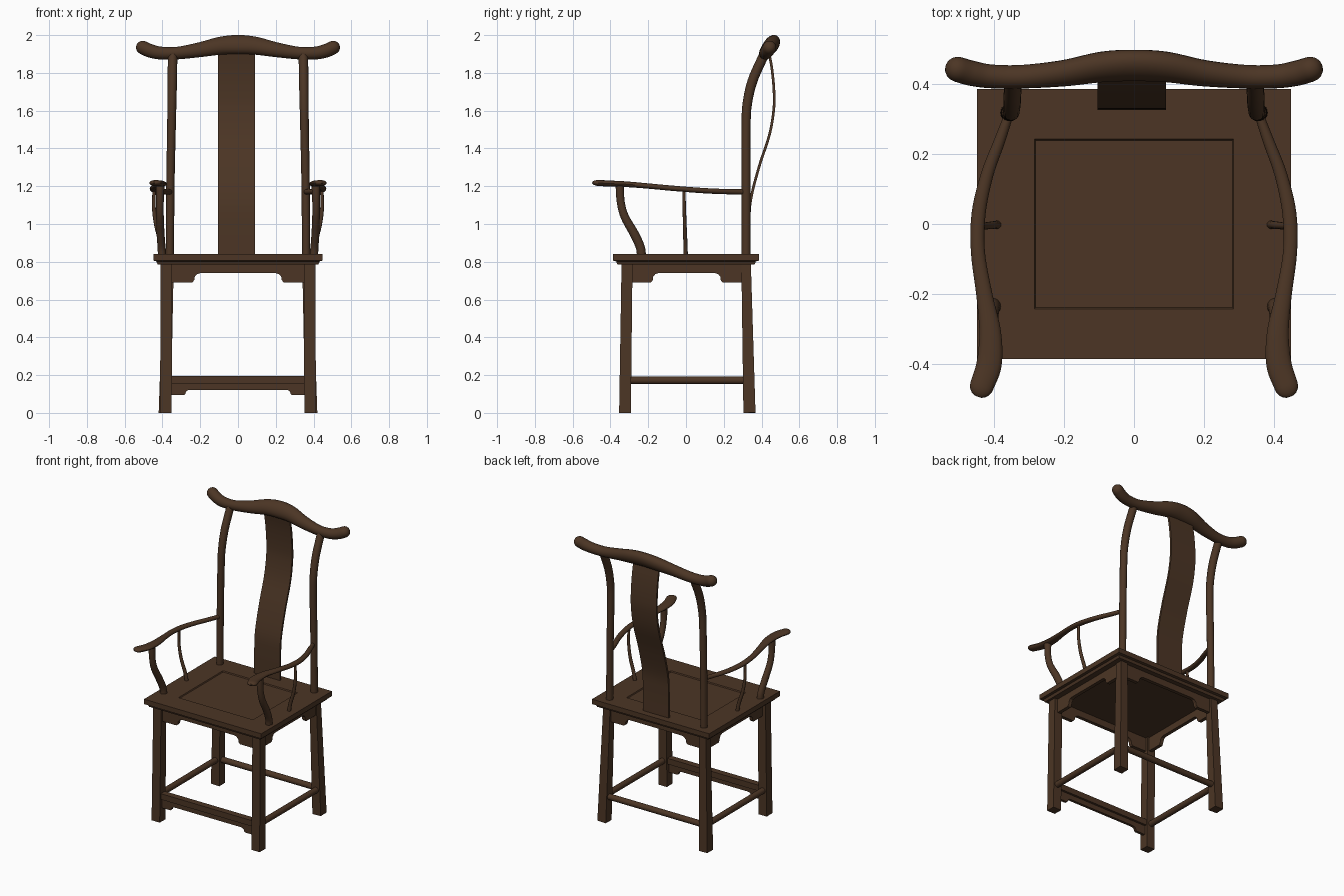
import bpy, bmesh, math
from mathutils import Vector

cube = bpy.data.objects.get("Cube")
if cube:
    bpy.data.objects.remove(cube, do_unlink=True)

wood = bpy.data.materials.new("dark brown wood")
wood.use_nodes = True
COLOR = (0.072, 0.036, 0.018, 1)
wood.diffuse_color = COLOR
wood.node_tree.nodes["Principled BSDF"].inputs["Base Color"].default_value = COLOR


def loft(name, rings, angle=40):
    """Skin a list of closed rings and cap both ends."""
    bm = bmesh.new()
    loops = [[bm.verts.new(p) for p in ring] for ring in rings]
    n = len(loops[0])
    for a, b in zip(loops, loops[1:]):
        for i in range(n):
            j = (i + 1) % n
            bm.faces.new((a[i], a[j], b[j], b[i]))
    bm.faces.new(loops[0][::-1])
    bm.faces.new(loops[-1])
    bmesh.ops.recalc_face_normals(bm, faces=bm.faces)
    mesh = bpy.data.meshes.new(name)
    bm.to_mesh(mesh)
    bm.free()
    mesh.materials.append(wood)
    mesh.shade_smooth()
    mesh.set_sharp_from_angle(angle=math.radians(angle))
    obj = bpy.data.objects.new(name, mesh)
    bpy.context.collection.objects.link(obj)
    return obj


def smooth_path(points, steps):
    """Catmull-Rom resampling of (x, y, z, half_u, half_v) points."""
    p = [Vector(q) for q in points]
    p = [2 * p[0] - p[1]] + p + [2 * p[-1] - p[-2]]
    out = []
    for i in range(1, len(p) - 2):
        a, b, c, d = p[i - 1:i + 3]
        for k in range(steps):
            t = k / steps
            out.append((2 * b + (c - a) * t + (2 * a - 5 * b + 4 * c - d) * t * t
                        + (3 * b - a - 3 * c + d) * t ** 3) / 2)
    return out + [p[-2]]


def sweep(name, points, ref=(1, 0, 0), sides=16, steps=6, domes=(), flip=1):
    """Sweep an ellipse (or a square, with sides=4) along a path."""
    samples = smooth_path(points, steps)
    centers = [Vector((s[0] * flip, s[1], s[2])) for s in samples]
    ref = Vector(ref)
    square = sides == 4
    scale, turn = (math.sqrt(2), math.pi / 4) if square else (1, 0)

    def ring(i, grow=1, shift=0):
        t = (centers[min(i + 1, len(centers) - 1)] - centers[max(i - 1, 0)]).normalized()
        u = (ref - t * ref.dot(t)).normalized()
        v = t.cross(u)
        a, b = samples[i][3] * scale * grow, samples[i][4] * scale * grow
        angles = [turn + 2 * math.pi * k / sides for k in range(sides)]
        return [centers[i] + t * shift + u * a * math.cos(w) + v * b * math.sin(w) for w in angles]

    rings = [ring(i) for i in range(len(samples))]
    arc = [math.pi / 2 * k / 5 for k in range(1, 5)]
    last = len(samples) - 1
    if "end" in domes:
        rings += [ring(last, math.cos(w), samples[last][3] * math.sin(w)) for w in arc]
    if "start" in domes:
        rings = [ring(0, math.cos(w), -samples[0][3] * math.sin(w)) for w in arc[::-1]] + rings
    return loft(name, rings)


def board(name, outline, axis, at, thick, mid=0):
    """Extrude an upright (along, z) outline; axis is the direction it runs in."""
    def ring(d):
        if axis == "x":
            return [(h + mid, d, z) for h, z in outline]
        return [(d, h + mid, z) for h, z in outline]
    return loft(name, [ring(at - thick / 2), ring(at + thick / 2)], 30)


def bracket_outline(half, top, middle, low, length, curve):
    """Straight board whose lower edge drops to a curved bracket at each end."""
    inner = half - length
    drop = middle - low
    right = [(half, top), (half, low), (inner, low), (inner - curve * 0.25, low + drop * 0.25),
             (inner - curve * 0.3, low + drop * 0.6), (inner - curve * 0.6, low + drop * 0.9),
             (inner - curve, middle)]
    return right + [(-h, z) for h, z in right[::-1]]


# Seat slab with a moulded edge and a sunken centre panel
def rect(hx, hy, z):
    return [(-hx, -hy, z), (hx, -hy, z), (hx, hy, z), (-hx, hy, z)]


loft("seat", [rect(.425, .363, .785), rect(.432, .37, .802), rect(.448, .386, .806),
              rect(.448, .386, .84), rect(.285, .243, .84), rect(.281, .239, .833)], 20)

# Parts that come in left and right pairs
for s, side in ((1, "left"), (-1, "right")):
    sweep("front_leg_" + side, [(.382, -.323, 0, .031, .031), (.379, -.312, .8, .030, .029)],
          sides=4, steps=1, flip=s)
    sweep("back_leg_" + side, [(.388, .336, 0, .032, .032), (.366, .318, .8, .026, .025)],
          sides=4, steps=1, flip=s)
    sweep("back_post_" + side,
          [(.361, .318, .8, .022, .024), (.358, .318, 1.2, .022, .024),
           (.352, .318, 1.52, .023, .024), (.35, .325, 1.64, .024, .025),
           (.348, .353, 1.76, .025, .026), (.346, .41, 1.89, .025, .026)], flip=s)
    sweep("armrest_" + side,
          [(.358, .31, 1.17, .013, .014), (.385, .235, 1.171, .016, .014),
           (.42, .14, 1.174, .018, .014), (.444, .03, 1.181, .02, .014),
           (.446, -.08, 1.19, .02, .014), (.428, -.2, 1.201, .023, .014),
           (.411, -.31, 1.21, .031, .015), (.414, -.4, 1.214, .036, .016),
           (.435, -.463, 1.217, .034, .016)], domes=("end",), flip=s)
    sweep("arm_front_support_" + side,
          [(.412, -.35, 1.21, .023, .023), (.413, -.346, 1.12, .02, .021),
           (.413, -.325, 1.04, .02, .022), (.41, -.275, .95, .021, .024),
           (.405, -.243, .88, .021, .024), (.402, -.235, .83, .022, .024)], flip=s)
    sweep("arm_middle_spindle_" + side,
          [(.444, -.011, 1.18, .009, .008), (.445, -.009, 1.08, .01, .009),
           (.43, -.006, .98, .011, .01), (.402, -.003, .89, .012, .011),
           (.391, -.002, .83, .013, .012)], flip=s)
    sweep("side_foot_rail_" + side,
          [(.383, -.32, .172, .02, .02), (.385, .33, .172, .02, .02)], steps=1, flip=s)
    board("side_apron_" + side, bracket_outline(.29, .79, .74, .69, .1, .04),
          "y", s * .374, .024, .004)

# Aprons under the seat
for name, y in (("front_apron", -.313), ("back_apron", .318)):
    board(name, bracket_outline(.355, .79, .74, .69, .112, .045), "x", y, .024)

# Lower rails
sweep("back_foot_rail", [(-.38, .334, .172, .02, .02), (.38, .334, .172, .02, .02)],
      ref=(0, 0, 1), steps=1)
sweep("front_foot_rail", [(-.38, -.32, .176, .02, .022), (.38, -.32, .176, .02, .022)],
      ref=(0, 0, 1), sides=4, steps=1)
board("front_foot_apron", bracket_outline(.355, .17, .122, .094, .07, .03), "x", -.322, .018)

# Curved back splat
sweep("back_splat",
      [(-.007, .334, .83, .098, .007), (-.007, .334, 1.0, .098, .007),
       (-.007, .343, 1.13, .098, .007), (-.007, .386, 1.3, .098, .007),
       (-.007, .441, 1.47, .098, .007), (-.007, .464, 1.6, .098, .007),
       (-.007, .466, 1.7, .098, .007), (-.007, .455, 1.82, .098, .007),
       (-.007, .435, 1.93, .098, .007)], sides=4)

# Yoke-shaped top rail with upturned rounded ends
half_rail = [(.09, .449, 1.944, .051, .04), (.2, .431, 1.923, .041, .036),
             (.32, .421, 1.905, .033, .034), (.41, .422, 1.905, .034, .034),
             (.465, .431, 1.917, .036, .036), (.504, .442, 1.934, .036, .036)]
sweep("top_rail",
      [(-p[0],) + p[1:] for p in half_rail[::-1]] + [(0, .453, 1.95, .055, .04)] + half_rail,
      ref=(0, .55, .83), sides=20, domes=("start", "end"))
